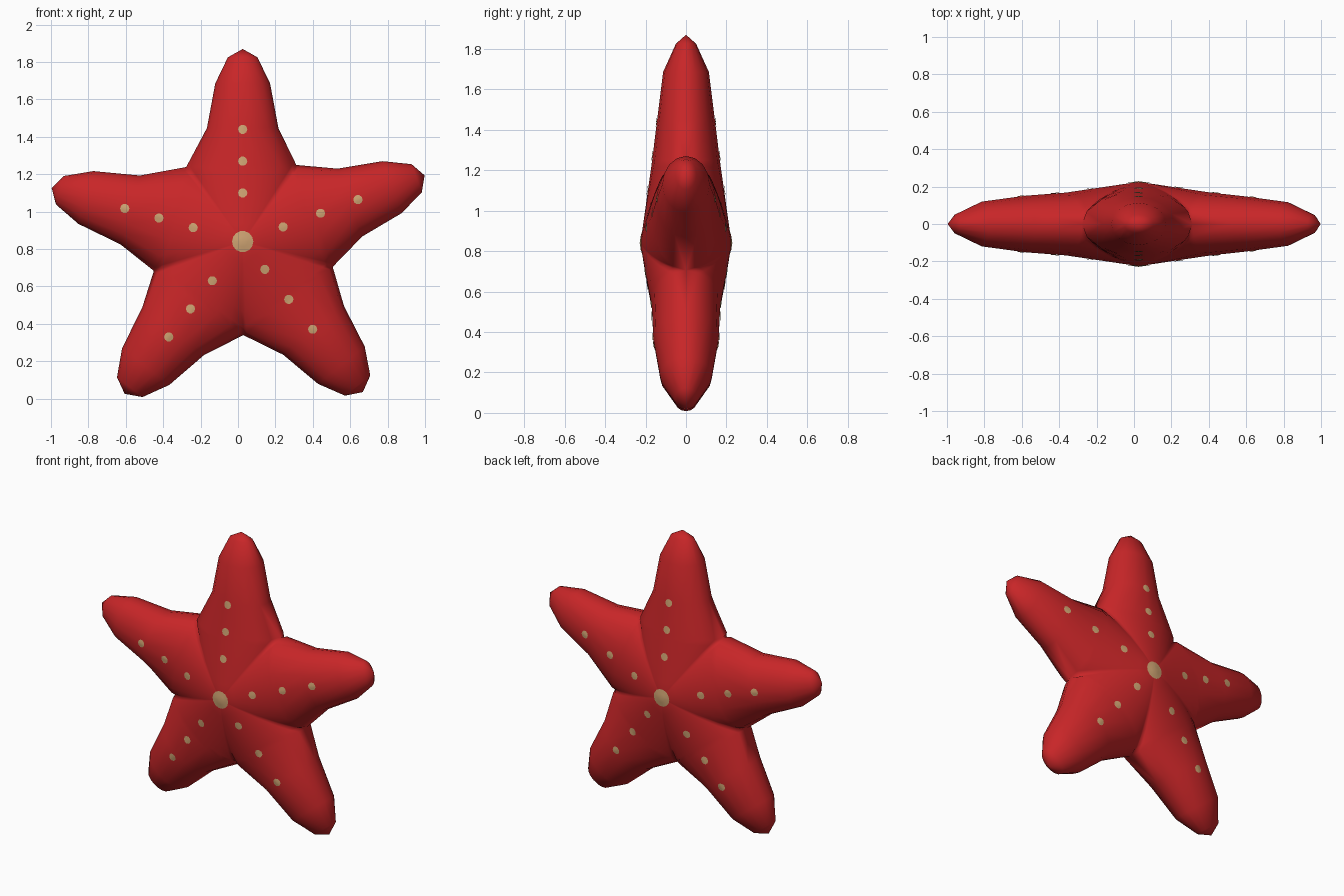
import bpy
import bmesh
from math import sin, cos, pi, sqrt, radians
from mathutils import Vector
from mathutils.bvhtree import BVHTree

if "Cube" in bpy.data.objects:
    bpy.data.objects.remove(bpy.data.objects["Cube"], do_unlink=True)

CENTRE = Vector((0.025, 0, 0.84))
CENTRE_DEPTH = 0.225
VALLEY_RADIUS = 0.5
VALLEY_DEPTH = 0.168
SEGMENTS = 8

# One arm: distance from the centre, half width, half depth
ARM_PROFILE = [(0.61, 0.193, 0.143), (0.85, 0.148, 0.113),
               (0.99, 0.08, 0.05), (1.035, 0, 0)]

# Each arm: angle, length, width and depth factors, first spot and spot spacing
ARMS = [(90, 0.995, 0.99, 1.0, 0.26, 0.17),
        (20, 1.0, 1.0, 1.03, 0.23, 0.213),
        (-51.4, 0.995, 1.08, 1.13, 0.19, 0.205),
        (-127.8, 0.995, 1.08, 1.13, 0.265, 0.19),
        (-195.7, 1.025, 0.99, 1.06, 0.275, 0.19)]


def make_material(name, colour):
    mat = bpy.data.materials.new(name)
    mat.use_nodes = True
    mat.diffuse_color = colour
    bsdf = next(n for n in mat.node_tree.nodes if n.type == 'BSDF_PRINCIPLED')
    bsdf.inputs["Base Color"].default_value = colour
    bsdf.inputs["Roughness"].default_value = 0.6
    return mat


def direction(degrees):
    return Vector((cos(radians(degrees)), 0, sin(radians(degrees))))


def make_object(name, bm, mat):
    """Turn a front half into a smooth object mirrored to the back."""
    for face in bm.faces:
        face.normal_update()
        if face.normal.y > 0:
            face.normal_flip()
    mesh = bpy.data.meshes.new(name)
    bm.to_mesh(mesh)
    mesh.materials.append(mat)
    mesh.shade_smooth()
    obj = bpy.data.objects.new(name, mesh)
    bpy.context.collection.objects.link(obj)
    mirror = obj.modifiers.new("front_and_back", 'MIRROR')
    mirror.use_axis = (False, True, False)
    mirror.merge_threshold = 0.0005
    return obj


def add_ring(bm, left, right, depth, flatten=1.0):
    """Half-round section from the left edge to the right edge."""
    middle, half = (left + right) / 2, (right - left) / 2
    ring = []
    for i in range(SEGMENTS + 1):
        c = cos(pi * i / SEGMENTS)
        point = middle + half * c
        point.y = -depth * sqrt(max(0, 1 - (flatten * c) ** 2))
        ring.append(bm.verts.new(point))
    return ring


def build_body(mat):
    bm = bmesh.new()
    for i, (angle, length, width, depth, _, _) in enumerate(ARMS):
        before = ARMS[i - 1][0] + (360 if i == 0 else 0)
        after = ARMS[(i + 1) % 5][0] - (360 if i == 4 else 0)
        if i == 0:
            before = ARMS[-1][0] + 360
        left = direction((angle + before) / 2) * VALLEY_RADIUS
        right = direction((angle + after) / 2) * VALLEY_RADIUS
        rings = []
        # Wedge of the central body
        for t in (0, 0.25, 0.5, 0.75, 0.92, 1):
            d = CENTRE_DEPTH + (VALLEY_DEPTH - CENTRE_DEPTH) * t
            rings.append(add_ring(bm, CENTRE + left * t, CENTRE + right * t, d, t))
        # Tapering arm
        along, across = direction(angle), direction(angle - 90)
        for r, w, d in ARM_PROFILE:
            mid = CENTRE + along * r * length
            side = across * w * width
            rings.append(add_ring(bm, mid - side, mid + side, d * depth))
        for a, b in zip(rings, rings[1:]):
            for k in range(SEGMENTS):
                bm.faces.new((a[k], a[k + 1], b[k + 1], b[k]))
    bmesh.ops.remove_doubles(bm, verts=bm.verts, dist=0.0005)
    make_object("starfish_body", bm, mat)
    return bm


def add_spot(bm, tree, centre, radius, sides=10):
    """Thin disc laid over the surface of the body."""
    def drape(p):
        hit = tree.ray_cast(Vector((p.x, -1, p.z)), Vector((0, 1, 0)))[0]
        return bm.verts.new(hit + Vector((0, -0.004, 0)))
    hub = drape(centre)
    inner, outer = ([drape(centre + direction(360 * k / sides) * r)
                     for k in range(sides)] for r in (radius / 2, radius))
    for k in range(sides):
        n = (k + 1) % sides
        bm.faces.new((hub, inner[k], inner[n]))
        bm.faces.new((inner[k], outer[k], outer[n], inner[n]))


red = make_material("starfish_red", (0.58, 0.019, 0.021, 1))
tan = make_material("sandy_tan", (0.62, 0.37, 0.17, 1))

body = build_body(red)
surface = BVHTree.FromBMesh(body)

# Large central spot
bm = bmesh.new()
add_spot(bm, surface, CENTRE, 0.057, 14)
make_object("centre_spot", bm, tan)

# Row of three small spots down each arm
bm = bmesh.new()
for angle, _, _, _, first, step in ARMS:
    for k in range(3):
        add_spot(bm, surface, CENTRE + direction(angle) * (first + step * k), 0.025)
make_object("arm_spots", bm, tan)
